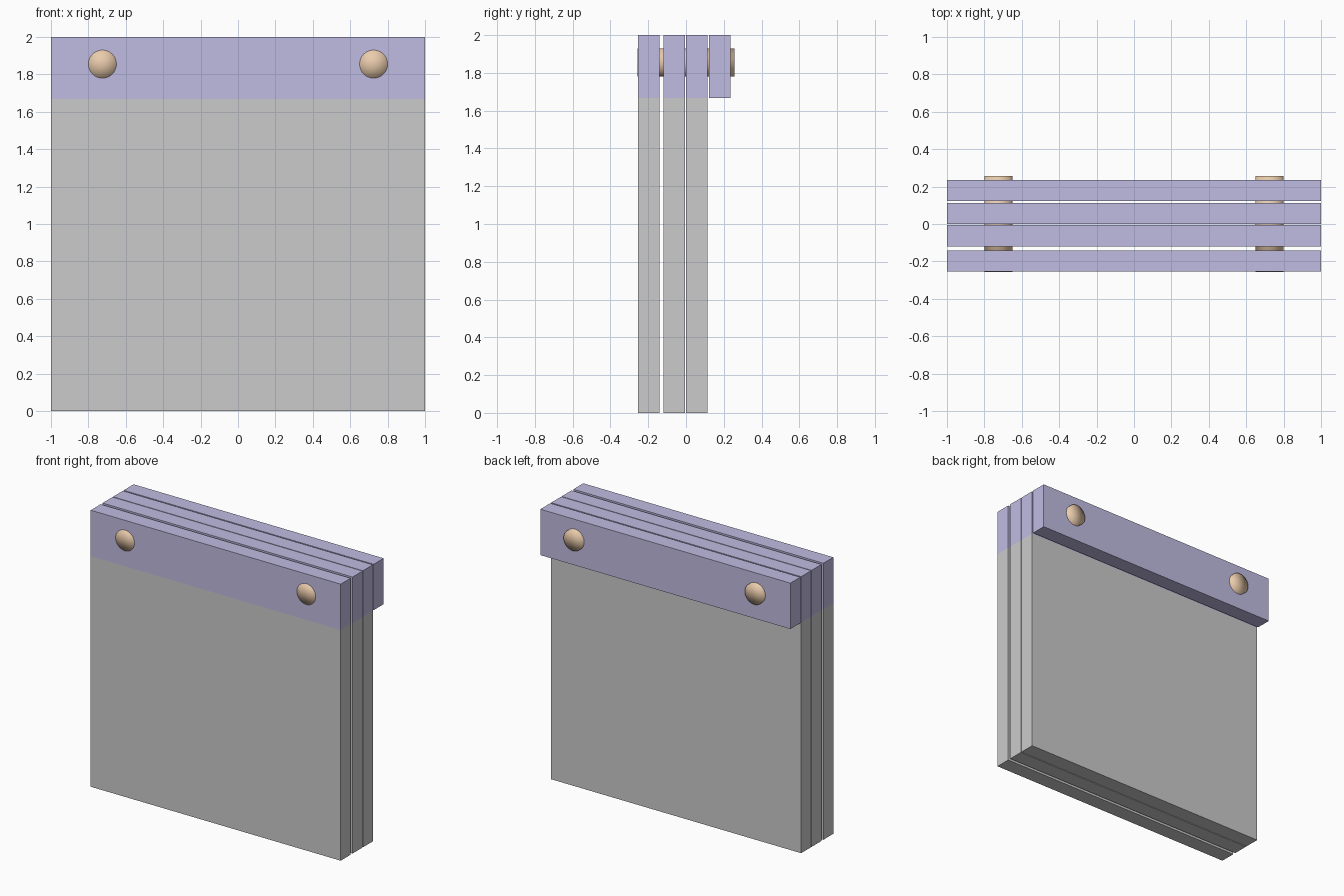
import bpy

if "Cube" in bpy.data.objects:
    bpy.data.objects.remove(bpy.data.objects["Cube"])

W, T = 2.0, 0.113            # board width and thickness
SPLIT, TOP = 1.668, 2.0      # where the painted band starts, overall height


def material(name, rgb):
    m = bpy.data.materials.new(name)
    m.diffuse_color = (*rgb, 1)
    m.use_nodes = True
    m.node_tree.nodes["Principled BSDF"].inputs["Base Color"].default_value = m.diffuse_color
    return m


purple = material("purple_paint", (0.53, 0.50, 0.76))
wood = material("peg_wood", (0.82, 0.60, 0.41))


def box(name, y, z0, z1, mat=None):
    bpy.ops.mesh.primitive_cube_add(size=1, location=(0, y, (z0 + z1) / 2))
    ob = bpy.context.object
    ob.name = name
    ob.scale = (W, T, z1 - z0)
    bpy.ops.object.transform_apply(location=False, rotation=False, scale=True)
    if mat:
        ob.data.materials.append(mat)
    return ob


# Four painted top rails; the first three continue down as grey panels
for i, y in enumerate((-0.198, -0.063, 0.056, 0.179)):
    box(f"top_rail_{i + 1}", y, SPLIT, TOP, purple)
    if i < 3:
        box(f"panel_{i + 1}", y, 0, SPLIT)

# Two softly shaded pegs running through all rails
for side, x in (("left", -0.725), ("right", 0.725)):
    bpy.ops.mesh.primitive_cylinder_add(
        vertices=32, radius=0.075, depth=0.512, end_fill_type='TRIFAN',
        location=(x, 0, 1.855), rotation=(1.570796, 0, 0))
    peg = bpy.context.object
    peg.name = f"{side}_peg"
    peg.data.materials.append(wood)
    bpy.ops.object.shade_smooth()
